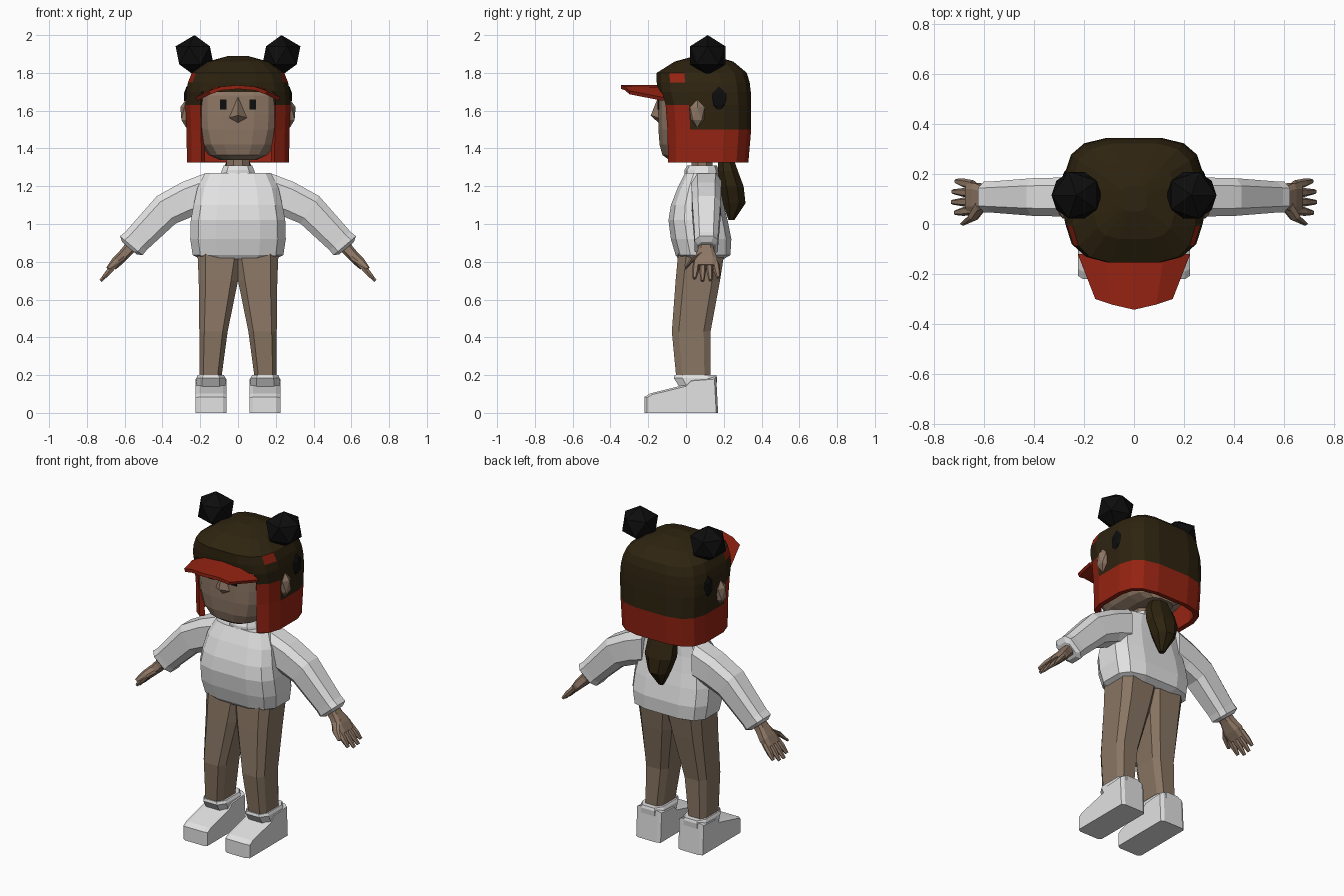
import bpy, bmesh, math
from mathutils import Vector

if "Cube" in bpy.data.objects:
    bpy.data.objects.remove(bpy.data.objects["Cube"])

X, Y, Z = Vector((1, 0, 0)), Vector((0, 1, 0)), Vector((0, 0, 1))


def material(name, r, g, b):
    m = bpy.data.materials.new(name)
    m.use_nodes = True
    m.diffuse_color = (r, g, b, 1)
    m.node_tree.nodes["Principled BSDF"].inputs["Base Color"].default_value = (r, g, b, 1)
    return m


WHITE = material("white cloth", 0.76, 0.76, 0.76)
TAN = material("tan trousers", 0.25, 0.18, 0.125)
SKIN = material("skin", 0.27, 0.185, 0.13)
BROWN = material("dark brown", 0.027, 0.017, 0.005)
RED = material("red", 0.3, 0.017, 0.006)
BLACK = material("black", 0.004, 0.004, 0.004)


def section(c, u, v, hu, hv, n=8, p=3.4):
    """Rounded-box cross-section around c, spanned by u and v."""
    angles = [2 * math.pi * (i + 0.5) / n for i in range(n)]
    power = lambda t: math.copysign(abs(t) ** (2 / p), t)
    top = power(math.cos(angles[0]))
    return [Vector(c) + u * hu * power(math.cos(a)) / top
            + v * hv * power(math.sin(a)) / top for a in angles]


def level(z, x0, x1, y0, y1, n=8, p=3.4):
    """Horizontal cross-section from its extents."""
    return section(((x0 + x1) / 2, (y0 + y1) / 2, z), X, Y, (x1 - x0) / 2, (y1 - y0) / 2, n, p)


def finish(name, bm, mats, mirror=False):
    me = bpy.data.meshes.new(name)
    bm.to_mesh(me)
    bm.free()
    for m in mats:
        me.materials.append(m)
    ob = bpy.data.objects.new(name, me)
    bpy.context.scene.collection.objects.link(ob)
    if mirror:
        ob.modifiers.new("mirror", "MIRROR").use_clip = True
    return ob


def skin_rings(rings, cap=True):
    bm = bmesh.new()
    loops = [[bm.verts.new(p) for p in r] for r in rings]
    n = len(loops[0])
    for a, b in zip(loops, loops[1:]):
        for i in range(n):
            j = (i + 1) % n
            bm.faces.new((a[i], a[j], b[j], b[i]))
    if cap:
        bm.faces.new(loops[0][::-1])
        bm.faces.new(loops[-1])
        bmesh.ops.recalc_face_normals(bm, faces=bm.faces)
    return bm


def loft(name, rings, mat, mirror=False):
    return finish(name, skin_rings(rings), [mat], mirror)


def ball(name, c, size, mat, detail=1):
    bm = bmesh.new()
    bmesh.ops.create_icosphere(bm, subdivisions=detail, radius=1)
    for v in bm.verts:
        v.co = Vector(c) + Vector([a * b for a, b in zip(v.co, size)])
    return finish(name, bm, [mat], True)


def poly(name, points, faces, mat, mirror=False):
    bm = bmesh.new()
    vs = [bm.verts.new(p) for p in points]
    for f in faces:
        bm.faces.new([vs[i] for i in f])
    bmesh.ops.recalc_face_normals(bm, faces=bm.faces)
    return finish(name, bm, [mat], mirror)


# Shoes: side profile swept across, with bevelled flanks, and ankle cuffs
sole = [(-.22, 0), (-.22, .085), (-.19, .103), (0, .15), (.03, .18), (.16, .19), (.17, 0)]
loft("shoes", [[Vector((x, y * k, max(0, z * k))) for y, z in sole]
               for x, k in ((.06, .94), (.08, 1), (.205, 1), (.225, .94))], WHITE, True)
loft("shoe_cuffs", [level(.13, .068, .222, -.03, .16), level(.185, .066, .22, -.065, .165),
                    level(.2, .075, .213, -.06, .16)], WHITE, True)

# Trousers
loft("trousers", [level(z, *e, p=4) for z, e in (
    (.17, (.09, .205, -.05, .13)), (.43, (.055, .205, -.075, .13)),
    (.7, (0, .208, -.055, .18)), (.86, (-.03, .215, -.04, .205)))], TAN, True)

# Sweater body, collar and neck
loft("sweater", [level(z, -w, w, a, b, 12) for z, w, a, b in (
    (.815, .2, -.04, .2), (.835, .24, -.055, .235), (.92, .253, -.08, .24),
    (1.02, .25, -.093, .22), (1.1, .235, -.08, .2), (1.19, .215, -.045, .18),
    (1.27, .175, -.005, .17))], WHITE)
loft("collar", [level(z, -w, w, a, b, 10, 2.4) for z, w, a, b in (
    (1.25, .1, -.005, .17), (1.285, .085, -.005, .17), (1.31, .075, .01, .16))], WHITE)
loft("neck", [level(z, -.06, .06, .03, .14, 8, 2) for z in (1.25, 1.4)], SKIN)


# Sleeves: centre x and z, half thickness, half depth, lean of the cut
def sleeve(x, z, h, d, lean):
    u = Vector((math.sin(lean), 0, math.cos(lean)))
    return section((x, .108, z), u, Y, h, d)


loft("sleeves", [sleeve(*s) for s in (
    (.17, 1.165, .105, .08, 0), (.27, 1.13, .095, .078, .3), (.38, 1.075, .088, .075, .6),
    (.54, .91, .074, .062, .85), (.565, .885, .078, .062, .87), (.575, .872, .05, .045, .87))],
     WHITE, True)

# Hands: palm, four fingers and a thumb
wrist, along, out = Vector((.55, .105, .9)), Vector((.66, 0, -.75)), Vector((.75, 0, .66))
loft("palms", [section(wrist + along * t, out, Y, a, b) for t, a, b in (
    (0, .035, .035), (.06, .03, .042), (.12, .028, .06), (.17, .02, .058))], SKIN, True)
for i, reach in enumerate((.25, .268, .264, .245)):
    y = .055 + .034 * i
    loft("finger_%d" % (i + 1), [section((wrist.x + along.x * t, y + s * (i - 1.2) * .008,
                                          wrist.z + along.z * t), out, Y, w, w * 1.05, 6, 2.4)
                                 for t, s, w in ((.14, 0, .015), (.2, .5, .015), (reach, 1, .008))],
         SKIN, True)
loft("thumbs", [section(c, out, X * .6 + Y * .5, w, w, 6, 2.4) for c, w in (
    ((.61, .075, .835), .022), ((.645, .025, .805), .018), ((.688, -.002, .765), .008))], SKIN, True)

# Head, nose, eyes and ears
loft("head", [level(z, -w, w, a, .27, 16, 3.2) for z, w, a in (
    (1.34, .1, -.09), (1.365, .155, -.125), (1.42, .2, -.14), (1.5, .225, -.146),
    (1.58, .232, -.147), (1.68, .23, -.147), (1.74, .2, -.13))], SKIN)
poly("nose", [(0, -.14, 1.69), (-.055, -.14, 1.56), (0, -.14, 1.53), (.055, -.14, 1.56), (0, -.187, 1.575)],
     [(0, 1, 4), (1, 2, 4), (2, 3, 4), (3, 0, 4)], SKIN)
loft("eyes", [[Vector((x, y, z)) for x, z in ((.06, 1.605), (.095, 1.605), (.095, 1.66), (.06, 1.66))]
              for y in (-.151, -.143)], BLACK, True)
ball("ears", (.275, .06, 1.585), (.034, .045, .075), SKIN)

# Cap of hair over a red neck guard, open around the face
bm = skin_rings([level(z, -w, w, a, b, 16) for z, w, a, b in (
    (1.325, .27, -.115, .33), (1.5, .273, -.12, .345), (1.63, .278, -.13, .345),
    (1.7, .275, -.15, .343), (1.75, .265, -.155, .337), (1.8, .245, -.155, .322),
    (1.86, .16, -.06, .25), (1.89, .05, .05, .15))], False)
bm.faces.new(sorted((v for v in bm.verts if v.co.z > 1.88),
                    key=lambda v: math.atan2(v.co.y - .1, v.co.x)))
bmesh.ops.delete(bm, geom=[f for f in bm.faces if f.calc_center_median().z < 1.7
                           and f.calc_center_median().y < 0
                           and abs(f.calc_center_median().x) < .18], context="FACES")
for f in bm.faces:
    c = f.calc_center_median()
    guard = c.z < 1.5 or (c.z < 1.63 and c.y < .08)
    side_band = 1.75 < c.z < 1.8 and abs(c.x) > .2 and -.08 < c.y < .08
    f.material_index = int(guard or side_band)
shell = finish("hair_cap", bm, [BROWN, RED])
thick = shell.modifiers.new("thickness", "SOLIDIFY")
thick.thickness, thick.offset = .03, -1

# Curved visor
visor = poly("visor", [(0, -.12, 1.735), (.12, -.12, 1.725), (.225, -.12, 1.67),
                       (0, -.343, 1.735), (.09, -.322, 1.727), (.155, -.3, 1.705)],
             [(0, 3, 4, 1), (1, 4, 5, 2)], RED, True)
visor.modifiers.new("thickness", "SOLIDIFY").thickness = .02

# Hair buns, side patches and ponytail
ball("hair_buns", (.23, .115, 1.893), (.112, .11, .107), BLACK)
ball("side_patches", (.272, .175, 1.66), (.016, .045, .07), BLACK)
loft("ponytail", [level(z, -w, w, a, b, 8, 2.2) for z, w, a, b in (
    (1.02, .015, .225, .255), (1.11, .06, .195, .315), (1.2, .09, .18, .305),
    (1.28, .085, .17, .275), (1.35, .05, .17, .25))], BROWN)
